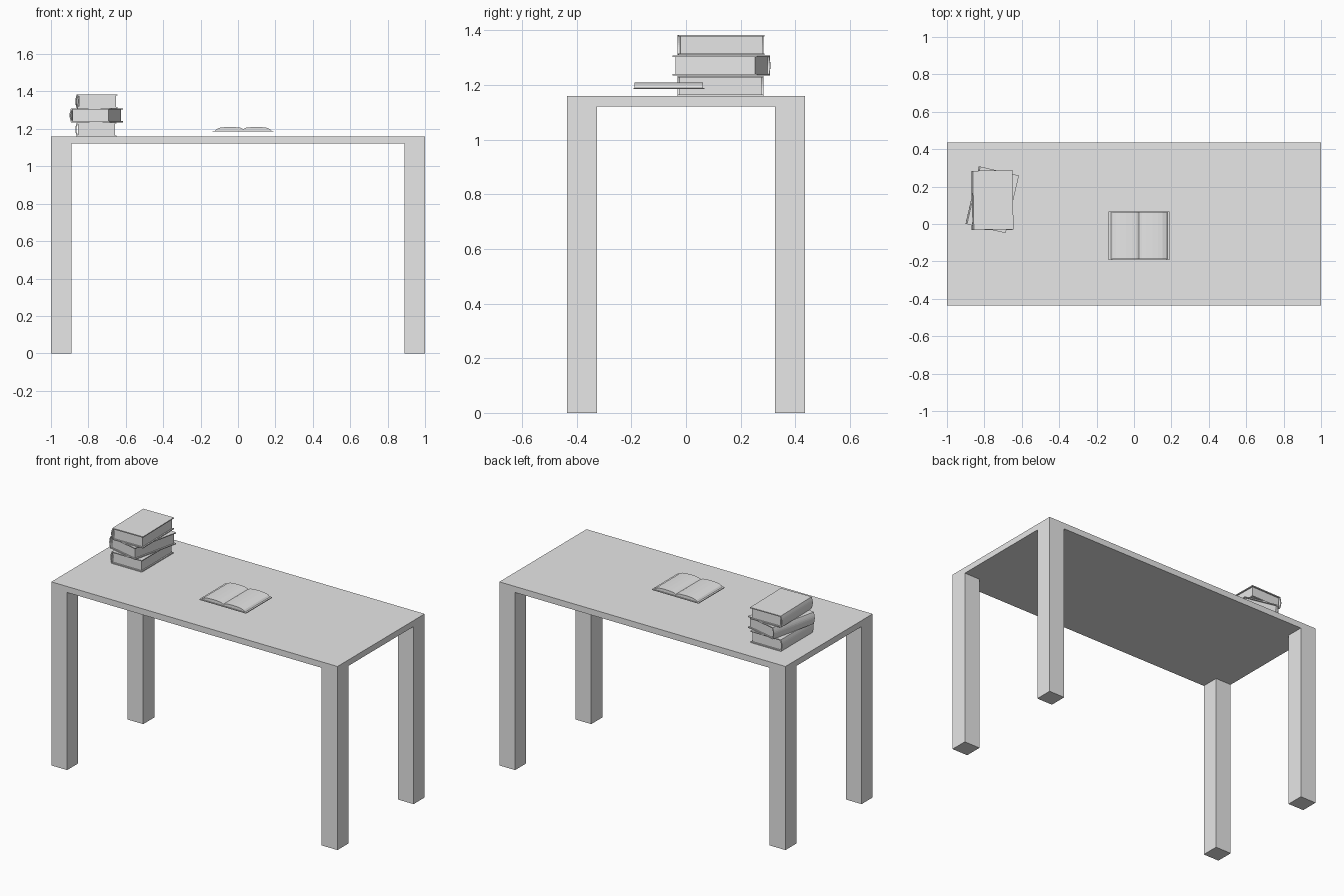
import bpy, bmesh, math
from mathutils import Matrix, Vector

cube = bpy.data.objects.get("Cube")
if cube:
    bpy.data.objects.remove(cube, do_unlink=True)

grey = bpy.data.materials.new("plain_grey")
grey.use_nodes = True
grey.diffuse_color = (0.8, 0.8, 0.8, 1)
grey.node_tree.nodes["Principled BSDF"].inputs["Base Color"].default_value = (0.8, 0.8, 0.8, 1)


def finish(name, bm):
    bmesh.ops.recalc_face_normals(bm, faces=bm.faces)
    mesh = bpy.data.meshes.new(name)
    bm.to_mesh(mesh)
    bm.free()
    mesh.materials.append(grey)
    obj = bpy.data.objects.new(name, mesh)
    bpy.context.collection.objects.link(obj)
    return obj


def box(name, low, high):
    low, high = Vector(low), Vector(high)
    bm = bmesh.new()
    place = Matrix.Translation((low + high) / 2) @ Matrix.Diagonal((*(high - low), 1))
    bmesh.ops.create_cube(bm, size=1, matrix=place)
    return finish(name, bm)


def extrude_profile(name, points, y0, y1):
    """Closed x-z outline pushed along y."""
    bm = bmesh.new()
    face = bm.faces.new([bm.verts.new((x, y0, z)) for x, z in points])
    out = bmesh.ops.extrude_face_region(bm, geom=[face])
    moved = [v for v in out["geom"] if isinstance(v, bmesh.types.BMVert)]
    bmesh.ops.translate(bm, verts=moved, vec=(0, y1 - y0, 0))
    return finish(name, bm)


# Table
HALF_Y, LEG, TOP = 0.435, 0.11, 1.16
box("table_top", (-1, -HALF_Y, 1.122), (1, HALF_Y, TOP))
for side, sx in (("left", 1), ("right", -1)):
    for end, sy in (("front", -1), ("back", 1)):
        cx, cy = sx * (1 - LEG / 2), sy * (HALF_Y - LEG / 2)
        box(f"{end}_{side}_leg", (cx - LEG / 2, cy - LEG / 2, 0), (cx + LEG / 2, cy + LEG / 2, 1.122))


# Closed books: a wrapped cover with a rounded spine, and an inset page block
def closed_book(name, centre, angle, z):
    w, d, h, t, bulge = 0.11, 0.158, 0.074, 0.006, 0.008
    place = Matrix.Translation((*centre, z)) @ Matrix.Rotation(math.radians(angle), 4, "Z")
    steps = [i / 8 for i in range(9)]
    outer = [(-w + bulge * (1 - math.sin(math.pi * s)), h * s) for s in steps]
    inner = [(x + t, t + (h - 2 * t) * s) for (x, _), s in zip(outer, steps)]
    outline = outer + [(w, h), (w, h - t)] + inner[::-1] + [(w, t), (w, 0)]
    cover = extrude_profile(name + "_cover", outline, -d, d)
    pages = box(name + "_pages", (-w + t + bulge, -d + 0.008, t), (w - 0.008, d - 0.008, h - t))
    for part in (cover, pages):
        part.matrix_world = place


closed_book("bottom_book", (-0.76, 0.126), 0, TOP)
closed_book("middle_book", (-0.758, 0.13), -13, TOP + 0.075)
closed_book("top_book", (-0.757, 0.128), 1, TOP + 0.15)

# Open book
MID, BASE = 0.028, 1.185
box("open_book_cover", (MID - 0.163, -0.193, BASE), (MID + 0.163, 0.068, BASE + 0.005))
half = [(0.152, 0.005), (0.143, 0.014), (0.125, 0.021), (0.1, 0.024),
        (0.07, 0.025), (0.04, 0.024), (0.015, 0.021)]
right = [(MID - x, BASE + z) for x, z in half]
left = [(MID + x, BASE + z) for x, z in reversed(half)]
extrude_profile("open_book_pages", right + [(MID, BASE + 0.014)] + left, -0.188, 0.063)
